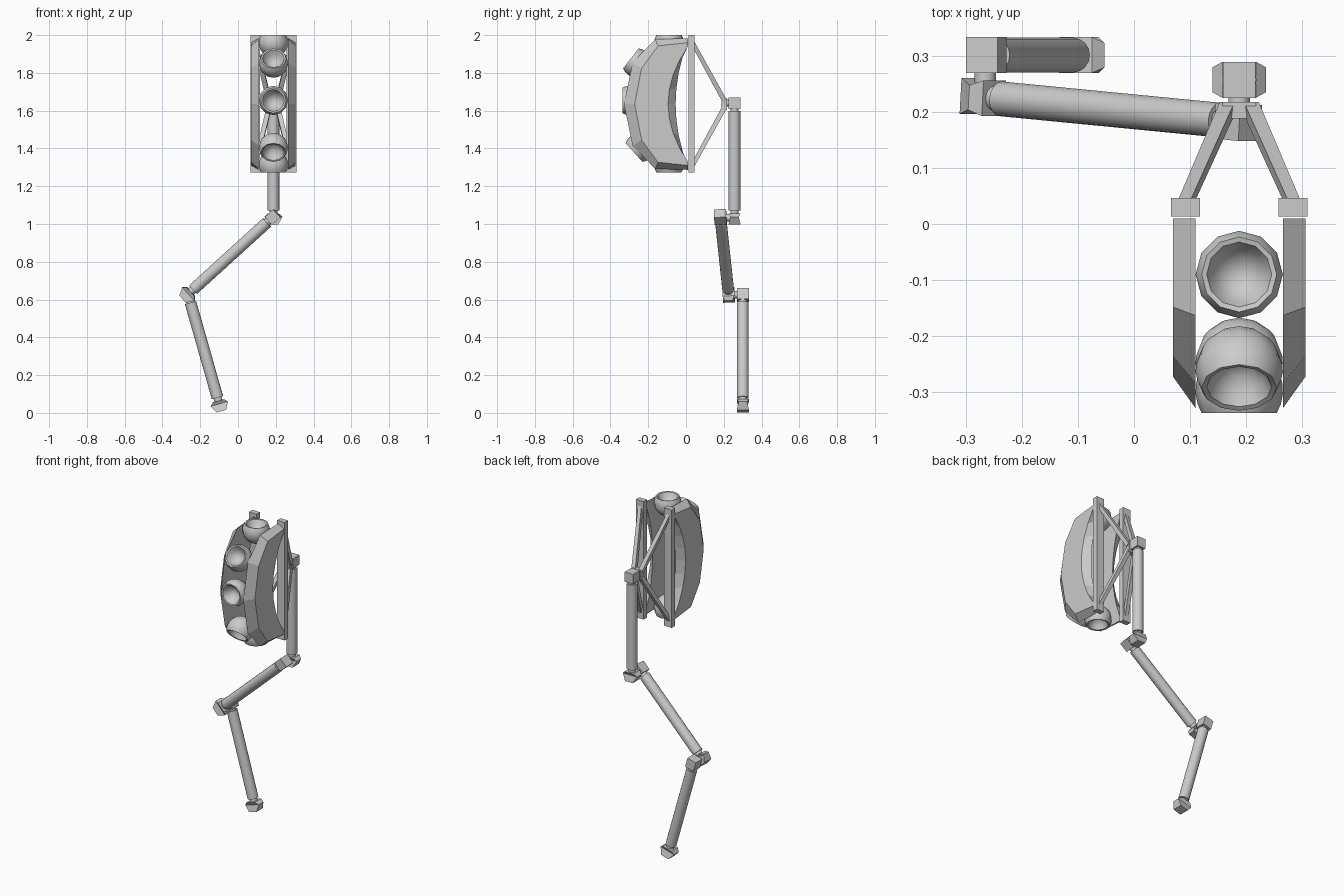
import bpy, bmesh, math
from mathutils import Vector, Matrix

if "Cube" in bpy.data.objects:
    bpy.data.objects.remove(bpy.data.objects["Cube"])

CX, CZ = 0.1875, 1.635   # centre of the lamp head


def finish(name, bm, smooth=False, mat=None):
    bmesh.ops.recalc_face_normals(bm, faces=bm.faces)
    me = bpy.data.meshes.new(name)
    bm.to_mesh(me)
    bm.free()
    ob = bpy.data.objects.new(name, me)
    bpy.context.collection.objects.link(ob)
    if mat:
        me.transform(mat)
    if smooth:
        bpy.ops.object.select_all(action='DESELECT')
        ob.select_set(True)
        bpy.context.view_layer.objects.active = ob
        bpy.ops.object.shade_smooth_by_angle(angle=math.radians(40))
    return ob


def loft(name, rings, smooth=False, mat=None):
    bm = bmesh.new()
    vs = [[bm.verts.new(p) for p in r] for r in rings]
    n = len(rings[0])
    for a, b in zip(vs, vs[1:]):
        for i in range(n):
            j = (i + 1) % n
            bm.faces.new((a[i], a[j], b[j], b[i]))
    bm.faces.new(vs[0])
    bm.faces.new(vs[-1])
    return finish(name, bm, smooth, mat)


def box(name, lo, hi):
    return loft(name, [[(lo[0], lo[1], z), (hi[0], lo[1], z), (hi[0], hi[1], z), (lo[0], hi[1], z)]
                       for z in (lo[2], hi[2])])


def frame(a, b, side=(0, 1, 0)):
    """Matrix at a: local z runs to b, local y follows side."""
    u = (Vector(b) - Vector(a)).normalized()
    w = Vector(side).cross(u).normalized()
    v = u.cross(w)
    return Matrix.Translation(a) @ Matrix((w, v, u)).transposed().to_4x4()


def rod(name, a, b, r, n=16):
    length = (Vector(b) - Vector(a)).length
    up = (0, 1, 0) if abs(a[0] - b[0]) + abs(a[2] - b[2]) > 1e-4 else (1, 0, 0)
    ring = [(r * math.cos(2 * math.pi * i / n), r * math.sin(2 * math.pi * i / n)) for i in range(n)]
    return loft(name, [[(x, y, z) for x, y in ring] for z in (0, length)], True, frame(a, b, up))


def block(name, sections, mat):
    """Lofted rectangles: (height, half width, half depth)."""
    return loft(name, [[(-w, -d, h), (w, -d, h), (w, d, h), (-w, d, h)] for h, w, d in sections], False, mat)


# Lamp cups: open bowls fanned around the front
outer = [(0.078 * math.cos(t), 0.078 * math.sin(t))
         for t in [math.radians(-90 + 121 * i / 9) for i in range(10)]]
profile = outer + [(0.058, 0.038), (0.046, 0.012), (0.027, -0.008), (0, -0.015)]
cups = [(-0.09, 1.961, 90), (-0.26, 1.852, 38), (-0.297, 1.654, 0),
        (-0.245, 1.405, -42), (-0.09, 1.313, -90)]
for k, (y, z, ang) in enumerate(cups):
    bm = bmesh.new()
    vs = [bm.verts.new((r, 0, h)) for r, h in profile]
    es = [bm.edges.new(p) for p in zip(vs, vs[1:])]
    bmesh.ops.spin(bm, geom=vs + es, cent=(0, 0, 0), axis=(0, 0, 1), angle=2 * math.pi, steps=12)
    bmesh.ops.remove_doubles(bm, verts=bm.verts, dist=1e-4)
    a = math.radians(ang)
    c = Vector((CX, y, z))
    finish(f"lamp_cup_{k + 1}", bm, True, frame(c, c + Vector((0, -math.cos(a), math.sin(a))), (1, 0, 0)))


# Crescent side plates, bevelled from inner to outer face
def crescent(half, mid, back, bulge):
    top = [(0.01, back[0])] + half
    front = top + [mid] + [(y, -z) for y, z in reversed(top)]
    h = back[1]
    arc = []
    for i in range(9):
        t = -1 + 2 * i / 8
        arc.append((bulge + (0.01 - bulge) * t * t, h * t))
    return front + arc


big = crescent([(-0.163, 0.343), (-0.283, 0.22)], (-0.328, 0), (0.348, 0.33), -0.055)
small = crescent([(-0.148, 0.308), (-0.235, 0.19), ], (-0.272, 0), (0.325, 0.305), -0.095)
for s, side in ((-1, "left"), (1, "right")):
    loft(f"{side}_side_plate",
         [[(CX + s * 0.078, y, CZ + z) for y, z in big],
          [(CX + s * 0.118, y, CZ + z) for y, z in small]])
    # Back bar and the two struts to the bracket
    x0, x1 = sorted((CX + s * 0.07, CX + s * 0.122))
    box(f"{side}_back_bar", (x0, 0.013, 1.272), (x1, 0.046, 2.0))
    for t, end in ((-1, "lower"), (1, "upper")):
        p = Vector((CX + s * 0.097, 0.035, CZ + t * 0.325))
        q = Vector((CX + s * 0.022, 0.205, CZ + t * 0.015))
        block(f"{side}_{end}_strut", [(0, 0.011, 0.011), ((q - p).length, 0.013, 0.013)],
              frame(p, q, (1, 0, 0)))
box("bracket_plate", (CX - 0.03, 0.188, CZ - 0.032), (CX + 0.03, 0.217, CZ + 0.032))
rod("bracket_pin", (CX, 0.21, 1.64), (CX, 0.24, 1.64), 0.019)

# Arm segments: square start joint, tube with necks, faceted end joint
segments = [("upper_arm", (CX, 0.257, 1.64), (CX, 0.257, 1.03)),
            ("middle_arm", (0.185, 0.182, 1.037), (-0.268, 0.226, 0.625)),
            ("lower_arm", (-0.263, 0.301, 0.625), (-0.097, 0.301, 0.04))]
for name, a, b in segments:
    m = frame(a, b)
    n = (Vector(b) - Vector(a)).length
    block(name + "_start_joint", [(-0.03, 0.029, 0.032), (0.03, 0.029, 0.032)], m)
    at = lambda d: tuple(m @ Vector((0, 0, d)))
    rod(name + "_neck", at(0.02), at(n - 0.01), 0.022)
    rod(name + "_tube", at(0.043), at(n - 0.042), 0.031)
    block(name + "_end_joint", [(n - 0.025, 0.03, 0.032), (n - 0.008, 0.048, 0.022),
                                (n + 0.032, 0.026, 0.032)], m)

# Pins joining the segments
rod("upper_knee_pin", (CX, 0.2, 1.033), (CX, 0.24, 1.033), 0.019)
rod("lower_knee_pin", (-0.265, 0.24, 0.625), (-0.265, 0.28, 0.625), 0.019)
